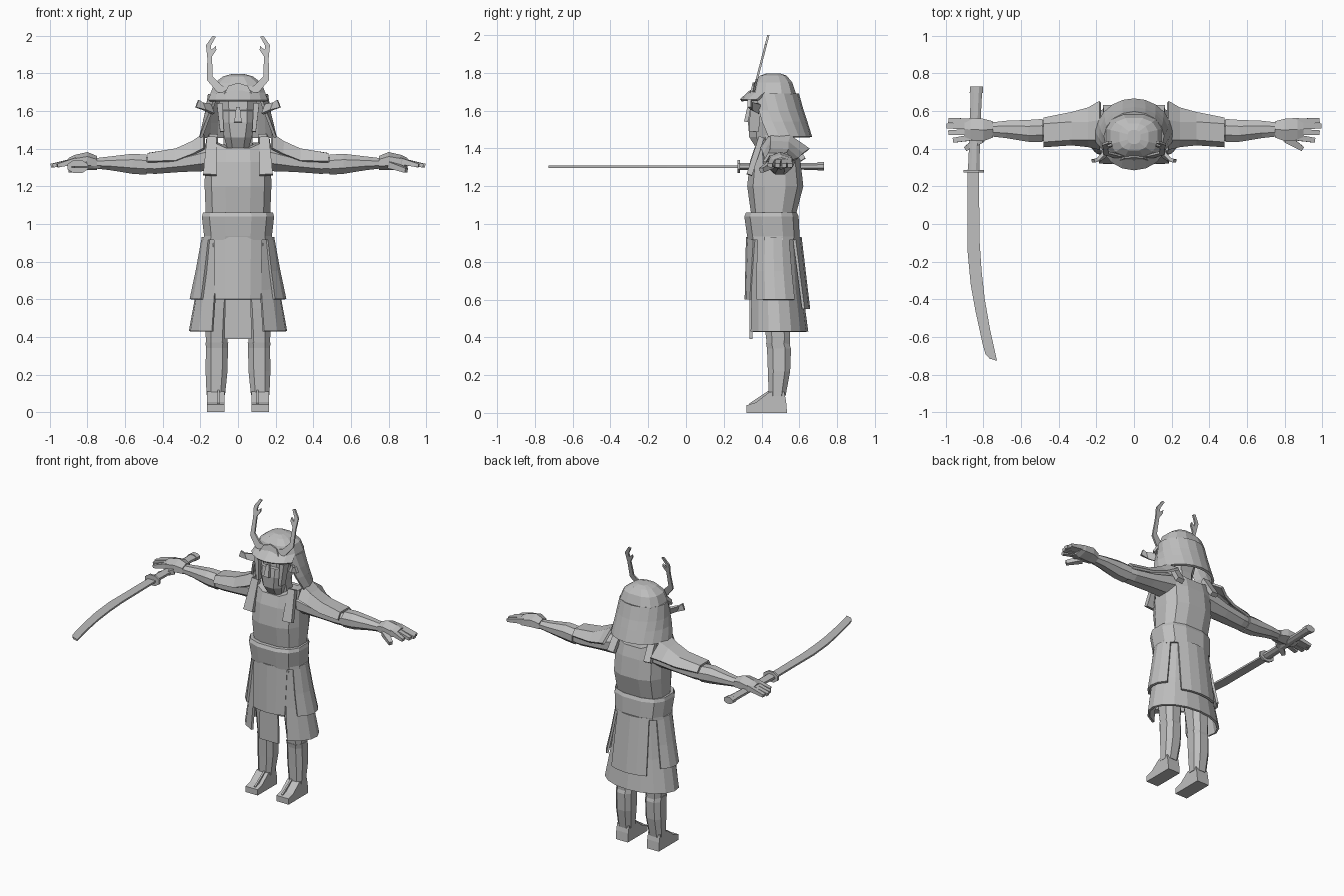
import bpy, bmesh, math
from mathutils import Vector, Matrix

MAT = bpy.data.materials.new("plain grey")
MAT.diffuse_color = (0.52, 0.52, 0.52, 1)


def finish(name, bm, mirror=False, thick=0):
    if mirror:
        d = bmesh.ops.duplicate(bm, geom=bm.verts[:] + bm.edges[:] + bm.faces[:])["geom"]
        vs = [g for g in d if isinstance(g, bmesh.types.BMVert)]
        bmesh.ops.scale(bm, vec=(-1, 1, 1), verts=vs)
    bmesh.ops.recalc_face_normals(bm, faces=bm.faces[:])
    me = bpy.data.meshes.new(name)
    bm.to_mesh(me)
    bm.free()
    me.materials.append(MAT)
    ob = bpy.data.objects.new(name, me)
    bpy.context.collection.objects.link(ob)
    if thick:
        m = ob.modifiers.new("thickness", "SOLIDIFY")
        m.thickness, m.offset = thick, 0
    return ob


def loft(name, rings, mirror=False, thick=0):
    """Skin rings of points; thick > 0 makes an open sheet, otherwise a capped solid."""
    bm = bmesh.new()
    rows = [[bm.verts.new(p) for p in r] for r in rings]
    n = len(rows[0])
    for a, b in zip(rows, rows[1:]):
        for i in range(n - 1 if thick else n):
            j = (i + 1) % n
            bm.faces.new((a[i], a[j], b[j], b[i]))
    if not thick:
        bm.faces.new(rows[0])
        bm.faces.new(rows[-1])
    return finish(name, bm, mirror, thick)


def ring(z, rx, y0, y1, cx=0, n=12, p=0.75, rise=0):
    """Horizontal rounded ring; rise lifts the points away from the centre line."""
    pts = []
    for i in range(n):
        a = 2 * math.pi * (i + 0.5) / n
        c, s = math.cos(a), math.sin(a)
        x = rx * math.copysign(abs(c) ** p, c)
        y = (y0 + y1) / 2 + (y1 - y0) / 2 * math.copysign(abs(s) ** p, s)
        pts.append((cx + x, y, z + rise * abs(x)))
    return pts


def arc(z, rx, y0, y1, a0, a1, n):
    """Part of an ellipse; angle 0 is the front, 90 the +x side, 180 the back."""
    pts = []
    for i in range(n):
        a = math.radians(a0 + (a1 - a0) * i / (n - 1))
        pts.append((rx * math.sin(a), (y0 + y1) / 2 - (y1 - y0) / 2 * math.cos(a), z))
    return pts


def xring(x, y0, y1, z0, z1, n=8):
    """Ring across an arm that runs along x."""
    return [(x, (y0 + y1) / 2 + (y1 - y0) / 2 * 1.05 * math.cos(2 * math.pi * (i + .5) / n),
             (z0 + z1) / 2 + (z1 - z0) / 2 * 1.05 * math.sin(2 * math.pi * (i + .5) / n)) for i in range(n)]


def prism(name, pts, vec, mirror=False):
    v = Vector(vec)
    return loft(name, [pts, [Vector(p) + v for p in pts]], mirror)


def beam(name, p0, p1, w0, w1, h0, h1, side=(1, 0, 0), mirror=False):
    """Tapered bar; w runs along side, h across it."""
    p0, p1 = Vector(p0), Vector(p1)
    d = (p1 - p0).normalized()
    s = (Vector(side) - d * Vector(side).dot(d)).normalized()
    u = d.cross(s)
    rings = [[p + s * w * i / 2 + u * h * j / 2 for i, j in ((-1, -1), (1, -1), (1, 1), (-1, 1))]
             for p, w, h in ((p0, w0, h0), (p1, w1, h1))]
    return loft(name, rings, mirror)


# torso armour, belt, shoulder straps
loft("chest_armour", [ring(1.03, .175, .345, .58), ring(1.2, .182, .32, .625), ring(1.33, .18, .335, .61),
                      ring(1.375, .175, .36, .59, rise=.45), ring(1.385, .11, .40, .55, rise=.45)])
loft("belt", [ring(.915, .19, .325, .60), ring(.935, .185, .32, .605), ring(1.04, .197, .305, .60),
              ring(1.062, .19, .315, .59)])
beam("front_strap", (.15, .335, 1.26), (.14, .40, 1.46), .07, .05, .03, .03, mirror=True)
beam("back_strap", (.14, .62, 1.34), (.13, .54, 1.47), .05, .05, .03, .03, mirror=True)

# skirt: long lower layer open at the front, shorter panels over it
loft("lower_skirt", [arc(.93, .175, .335, .59, 35, 325, 15), arc(.65, .215, .33, .61, 34, 326, 15),
                     arc(.43, .255, .325, .64, 32, 328, 15)], thick=.015)
loft("front_skirt_panel", [arc(.93, .18, .325, .60, -44, 44, 5), arc(.60, .215, .318, .63, -34, 34, 5)], thick=.015)
loft("side_skirt_panel", [arc(.93, .185, .325, .60, 55, 125, 5), arc(.75, .218, .32, .62, 52, 125, 5),
                          arc(.60, .25, .32, .64, 50, 125, 5)], mirror=True, thick=.015)
loft("back_skirt_panel", [arc(.93, .185, .325, .605, 140, 220, 5), arc(.55, .23, .33, .65, 145, 215, 5)], thick=.015)
beam("hanging_cloth", (0, .345, .80), (0, .345, .39), .13, .145, .015, .015)

# legs, shin guards, feet
loft("trouser_leg", [ring(.90, .085, .36, .56, .09, 8), ring(.55, .07, .40, .56, .11, 8),
                     ring(.40, .062, .42, .555, .113, 8), ring(.30, .055, .43, .55, .113, 8)], mirror=True)
loft("shin_guard", [ring(.37, .064, .42, .55, .112, 8), ring(.34, .062, .425, .56, .112, 8),
                    ring(.22, .062, .43, .555, .114, 8), ring(.09, .052, .435, .53, .118, 8)], mirror=True)
prism("foot", [(.073, y, z) for y, z in ((.32, 0), (.535, 0), (.53, .06), (.52, .11), (.44, .11), (.37, .055), (.32, .04))],
      (.092, 0, 0), True)
prism("toe_strap", [(.098, y, z) for y, z in ((.335, .03), (.44, .09), (.44, .12), (.335, .05))], (.012, 0, 0), True)

# arms and forearm guards
loft("upper_arm", [xring(.13, .40, .58, 1.28, 1.44), xring(.30, .42, .57, 1.275, 1.38),
                   xring(.44, .435, .56, 1.265, 1.36), xring(.53, .445, .545, 1.27, 1.355)], True)
loft("forearm_guard", [xring(.485, .435, .56, 1.26, 1.37), xring(.56, .435, .555, 1.265, 1.375),
                       xring(.68, .455, .55, 1.285, 1.36), xring(.765, .465, .54, 1.295, 1.35)], True)

# hands
loft("palm", [xring(.75, .455, .55, 1.29, 1.36, 6), xring(.80, .435, .565, 1.29, 1.38, 6),
              xring(.87, .435, .57, 1.29, 1.365, 6), xring(.90, .45, .56, 1.30, 1.35, 6)], True)
for i, (y0, y1, x1) in enumerate(((.545, .55, .985), (.52, .52, .995), (.49, .485, .985), (.46, .445, .96))):
    beam("finger_%d" % (i + 1), (.86, y0, 1.335), (x1, y1, 1.31), .032, .026, .035, .02, (0, 1, 0), True)
beam("thumb", (.81, .455, 1.315), (.895, .40, 1.285), .045, .025, .035, .025, (1, 1, 0), True)

# shoulder plates
loft("shoulder_plate", [[(x, y, z) for y, z in yz] for x, yz in (
    (.18, ((.40, 1.40), (.45, 1.475), (.55, 1.465), (.65, 1.395))),
    (.24, ((.415, 1.37), (.45, 1.435), (.54, 1.43), (.615, 1.37))),
    (.33, ((.425, 1.335), (.45, 1.395), (.54, 1.39), (.59, 1.345))),
    (.48, ((.415, 1.33), (.44, 1.37), (.53, 1.37), (.56, 1.335))))], True, .016)

# head with face mask
loft("neck", [ring(1.34, .085, .40, .52, n=8), ring(1.5, .08, .38, .52, n=8)])
loft("face_mask", [ring(1.40, .06, .37, .47, n=8), ring(1.46, .078, .33, .50, n=8), ring(1.54, .098, .322, .53, n=8),
                   ring(1.60, .10, .33, .55, n=8), ring(1.605, .10, .345, .55, n=8), ring(1.69, .108, .35, .55, n=8)])
beam("nose", (0, .335, 1.62), (0, .322, 1.54), .02, .04, .02, .03)
beam("cheek_plate", (.098, .37, 1.64), (.085, .36, 1.49), .03, .02, .06, .05, mirror=True)

# helmet bowl, brim, neck guard, side flaps
loft("helmet_bowl", [ring(1.665, .15, .335, .585), ring(1.69, .152, .34, .585), ring(1.75, .128, .36, .565),
                     ring(1.785, .08, .39, .535), ring(1.797, .035, .425, .50)])
loft("helmet_brim", [arc(1.705, .14, .345, .58, -75, 75, 7), arc(1.655, .17, .29, .59, -65, 65, 7)], thick=.014)
loft("neck_guard", [arc(1.69, .152, .335, .59, 48, 312, 13), arc(1.60, .168, .32, .615, 58, 302, 13),
                    arc(1.54, .18, .30, .635, 68, 292, 13), arc(1.46, .20, .28, .66, 80, 280, 13)], thick=.016)
loft("side_flap", [[(x, y, z) for x, y, z in r] for r in (
    ((.13, .38, 1.585), (.15, .39, 1.635)), ((.175, .345, 1.605), (.19, .345, 1.645)),
    ((.225, .335, 1.62), (.21, .335, 1.66)))], True, .018)

# forked crest leaning back
outline = ((.03, 1.695), (.11, 1.70), (.165, 1.765), (.163, 1.88), (.17, 1.95), (.135, 2.0), (.118, 1.995),
           (.143, 1.95), (.142, 1.925), (.118, 1.945), (.115, 1.925), (.138, 1.89), (.135, 1.785), (.085, 1.735), (.03, 1.73))
prism("crest_horn", [(x, .352 + (z - 1.7) * .26, z) for x, z in outline], (0, .012, 0), True)
prism("crest_base", [(x, .338 + (z - 1.69) * .26, z) for x, z in ((-.075, 1.69), (.075, 1.69), (.05, 1.735), (0, 1.75), (-.05, 1.735))],
      (0, .03, 0))

# sword: blade, guard, grip
blade = ((-.884, .29), (-.884, -.15), (-.868, -.32), (-.843, -.46), (-.804, -.64), (-.79, -.69), (-.768, -.715), (-.728, -.727),
         (-.765, -.56), (-.793, -.40), (-.81, -.25), (-.82, -.10), (-.825, .29))
prism("sword_blade", [(x, y, 1.297) for x, y in blade], (0, 0, .012))


def yring(y, cx, rx, rz, n=8):
    return [(cx + rx * math.cos(2 * math.pi * (i + .5) / n), y, 1.305 + rz * math.sin(2 * math.pi * (i + .5) / n)) for i in range(n)]


loft("sword_guard", [yring(.273, -.852, .058, .038), yring(.287, -.852, .058, .038)])
loft("sword_grip", [yring(.287, -.852, .033, .02), yring(.50, -.845, .03, .018), yring(.70, -.838, .033, .02)])
loft("sword_pommel", [yring(.695, -.838, .038, .024), yring(.73, -.837, .038, .024)])
